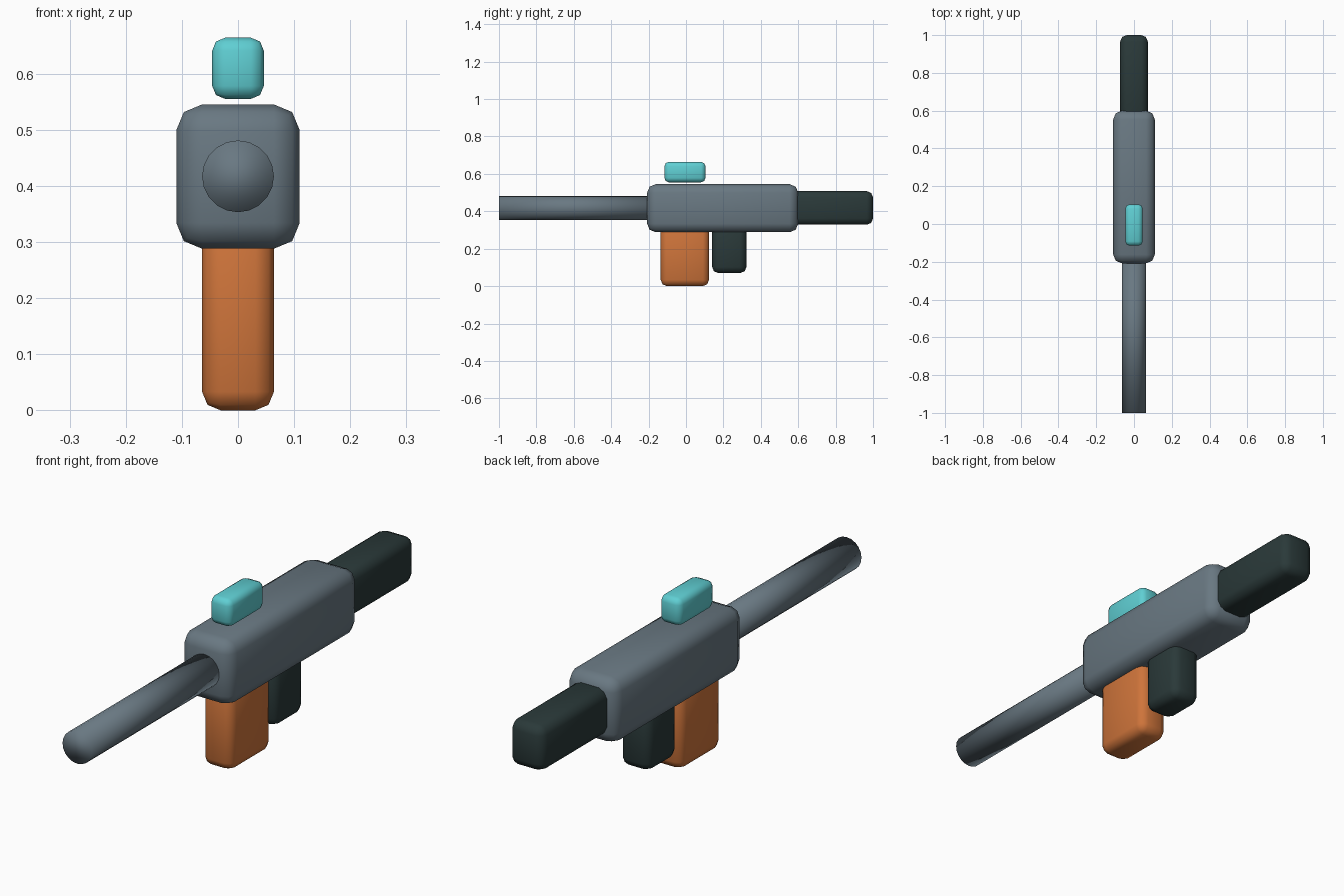
import bpy
import math

if "Cube" in bpy.data.objects:
    bpy.data.objects.remove(bpy.data.objects["Cube"])


def material(name, rgb):
    m = bpy.data.materials.new(name)
    m.diffuse_color = (*rgb, 1)
    m.use_nodes = True
    m.node_tree.nodes["Principled BSDF"].inputs["Base Color"].default_value = m.diffuse_color
    return m


steel = material("steel_grey", (0.141, 0.188, 0.223))
dark = material("dark_green_grey", (0.023, 0.041, 0.041))
orange = material("orange", (0.62, 0.175, 0.043))
teal = material("teal", (0.115, 0.62, 0.65))


def rounded_box(name, mat, half_x, y, z, bevel):
    """Box from y[0]..y[1] and z[0]..z[1] with two-step rounded edges."""
    bpy.ops.mesh.primitive_cube_add(
        size=1, location=(0, (y[0] + y[1]) / 2, (z[0] + z[1]) / 2))
    ob = bpy.context.object
    ob.name = name
    ob.scale = (2 * half_x, y[1] - y[0], z[1] - z[0])
    bpy.ops.object.transform_apply(location=False, rotation=False, scale=True)
    mod = ob.modifiers.new("rounding", "BEVEL")
    mod.width = bevel
    mod.segments = 2
    bpy.ops.object.modifier_apply(modifier=mod.name)
    bpy.ops.object.shade_smooth()
    ob.data.materials.append(mat)


# Main body, rear stock, and the two downward parts
rounded_box("receiver", steel, 0.11, (-0.208, 0.6), (0.288, 0.545), 0.046)
rounded_box("stock", dark, 0.073, (0.53, 1.0), (0.328, 0.508), 0.034)
rounded_box("magazine", orange, 0.064, (-0.135, 0.123), (0.0, 0.33), 0.033)
rounded_box("grip", dark, 0.064, (0.14, 0.323), (0.07, 0.33), 0.032)

# Floating sight above the body
rounded_box("sight", teal, 0.046, (-0.115, 0.104), (0.555, 0.664), 0.023)

# Round barrel along the front
bpy.ops.mesh.primitive_cylinder_add(
    vertices=20, radius=0.064, depth=0.85, location=(0, -0.575, 0.417),
    rotation=(math.pi / 2, 0, 0))
barrel = bpy.context.object
barrel.name = "barrel"
bpy.ops.object.shade_smooth()
barrel.data.materials.append(steel)
